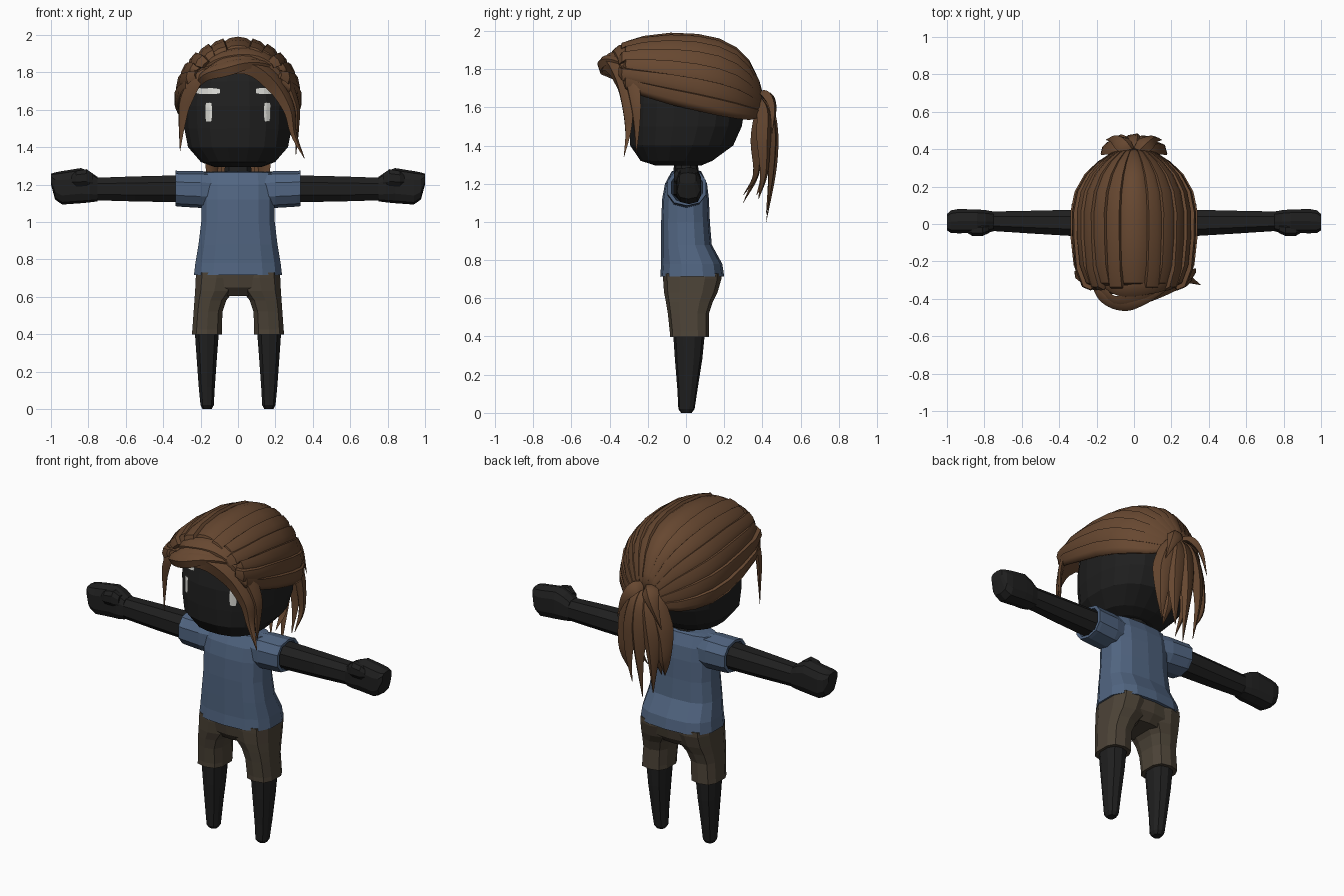
import bpy, bmesh, math
from mathutils import Vector
from mathutils.bvhtree import BVHTree


def material(name, rgb):
    m = bpy.data.materials.new(name)
    m.diffuse_color = (*rgb, 1)
    return m


SKIN = material("charcoal", (0.014, 0.014, 0.014))
HAIR = material("brown_hair", (0.135, 0.064, 0.030))
SHIRT = material("denim_blue", (0.082, 0.130, 0.220))
PANTS = material("dark_khaki", (0.072, 0.056, 0.038))
WHITE = material("off_white", (0.72, 0.72, 0.68))


def finish(name, bm, mat, smooth=None):
    bmesh.ops.recalc_face_normals(bm, faces=bm.faces)
    me = bpy.data.meshes.new(name)
    bm.to_mesh(me)
    bm.free()
    me.materials.append(mat)
    ob = bpy.data.objects.new(name, me)
    bpy.context.collection.objects.link(ob)
    if smooth:
        bpy.ops.object.select_all(action='DESELECT')
        ob.select_set(True)
        bpy.context.view_layer.objects.active = ob
        bpy.ops.object.shade_smooth_by_angle(angle=math.radians(smooth))
    return ob


def bridge(bm, rings, closed=True, caps=True):
    vs = [[bm.verts.new(p) for p in r] for r in rings]
    n = len(vs[0])
    for a, b in zip(vs, vs[1:]):
        for i in range(n if closed else n - 1):
            j = (i + 1) % n
            bm.faces.new((a[i], a[j], b[j], b[i]))
    if caps:
        bm.faces.new(vs[0])
        bm.faces.new(vs[-1])


def ring(pos, u0, u1, v0, v1, n, axis, power, side=1):
    """Rounded ring at pos on the axis, spanning u0..u1 and v0..v1."""
    pts = []
    for i in range(n):
        a = 2 * math.pi * (i + .5) / n
        c, s = math.cos(a), math.sin(a)
        u = (u0 + u1) / 2 + (u1 - u0) / 2 * math.copysign(abs(c) ** (2 / power), c)
        v = (v0 + v1) / 2 + (v1 - v0) / 2 * math.copysign(abs(s) ** (2 / power), s)
        pts.append((u * side, v, pos) if axis == 'z' else (pos * side, u, v))
    return pts


def loft(name, rows, mat, n=10, axis='z', power=2.4, side=1, smooth=None):
    bm = bmesh.new()
    bridge(bm, [ring(*r, n, axis, power, side) for r in rows])
    return finish(name, bm, mat, smooth)


def spline(pts, steps=5):
    p = [Vector(q) for q in pts]
    p = [2 * p[0] - p[1]] + p + [2 * p[-1] - p[-2]]
    out = []
    for i in range(1, len(p) - 2):
        a, b, c, d = p[i - 1:i + 3]
        for k in range(steps):
            t = k / steps
            out.append(.5 * (2 * b + (c - a) * t + (2 * a - 5 * b + 4 * c - d) * t * t
                             + (3 * b - a - 3 * c + d) * t ** 3))
    return out + [p[-2]]


def lock(name, pts, width, thick, centre=(0, 0, 1.6), root=.5):
    """Tapered lens-shaped lock of hair lying around a centre."""
    path = spline(pts)
    rings = []
    for i, p in enumerate(path):
        t = i / (len(path) - 1)
        tan = (path[min(i + 1, len(path) - 1)] - path[max(i - 1, 0)]).normalized()
        across = tan.cross(p - Vector(centre)).normalized()
        out = across.cross(tan)
        f = (root + (1 - root) * min(1, t * 3)) * min(1, (1 - t) * 1.9) + .03
        w, h = width / 2 * f, thick / 2 * f
        rings.append([p + across * w * x + out * h * y for x, y in
                      ((-1, -.3), (-.5, .7), (.3, 1), (1, -.3), (.4, -.7), (-.4, -.7))])
    bm = bmesh.new()
    bridge(bm, rings)
    return finish(name, bm, HAIR, 40)


# Head and neck
head = loft("head", [
    (1.295, -.13, .13, -.16, .08), (1.32, -.20, .20, -.24, .14),
    (1.40, -.27, .27, -.295, .25), (1.50, -.29, .29, -.30, .295),
    (1.62, -.295, .295, -.30, .315), (1.75, -.28, .28, -.28, .30),
    (1.85, -.22, .22, -.23, .25), (1.92, -.12, .12, -.12, .15)], SKIN, 20)
loft("neck", [(1.22, -.08, .08, -.07, .07), (1.33, -.07, .07, -.06, .06)], SKIN, 10)

# Eyes and brows: thin plates wrapped on the face
face = BVHTree.FromPolygons([v.co for v in head.data.vertices],
                            [p.vertices[:] for p in head.data.polygons])


def plate(name, x, z, w, h):
    bm = bmesh.new()
    rows = []
    for j in range(5):
        v = j / 2 - 1
        row = []
        for i in range(7):
            u = i / 3 - 1
            px = x + w / 2 * u * (1 - .25 * v ** 4 * (h > w))
            pz = z + h / 2 * v * (1 - .3 * u ** 4 * (w > h))
            hit = face.ray_cast(Vector((px, -1, pz)), Vector((0, 1, 0)))[0]
            row.append((px, hit.y - .008, pz))
        rows.append(row)
    bridge(bm, rows, closed=False, caps=False)
    finish(name, bm, WHITE)


for s, tag in ((-1, "right"), (1, "left")):
    plate(tag + "_eye", s * .157, 1.588, .036, .10)
    plate(tag + "_brow", s * .16, 1.70, .125, .034)

# Shirt body
loft("shirt_body", [
    (.715, -.24, .24, -.135, .20), (.78, -.232, .232, -.13, .19),
    (.88, -.215, .215, -.13, .135), (1.00, -.20, .20, -.13, .125),
    (1.12, -.20, .20, -.125, .12), (1.20, -.20, .20, -.11, .11),
    (1.265, -.19, .19, -.075, .08), (1.27, -.12, .12, -.06, .065)],
    SHIRT, 14, power=2.8)

# Shorts hips
loft("shorts_hips", [
    (.605, -.13, .13, -.07, .13), (.65, -.20, .20, -.11, .17),
    (.73, -.228, .228, -.122, .185)], PANTS, 14, power=2.8)

# Sleeves, arms, fists, shorts legs and legs on both sides
for s, tag in ((-1, "right"), (1, "left")):
    loft(tag + "_sleeve", [
        (.10, -.08, .085, 1.08, 1.265), (.20, -.10, .105, 1.075, 1.272),
        (.315, -.10, .11, 1.082, 1.272), (.335, -.10, .11, 1.085, 1.275),
        (.335, -.08, .09, 1.10, 1.26), (.30, -.075, .085, 1.105, 1.255)],
        SHIRT, 10, 'x', side=s)
    loft(tag + "_arm", [
        (.28, -.072, .082, 1.10, 1.255), (.55, -.055, .075, 1.105, 1.248),
        (.77, -.04, .07, 1.112, 1.24), (.80, -.04, .07, 1.11, 1.24)],
        SKIN, 8, 'x', side=s)
    loft(tag + "_fist", [
        (.75, -.04, .068, 1.11, 1.24), (.79, -.052, .076, 1.105, 1.268),
        (.84, -.05, .08, 1.10, 1.288), (.94, -.052, .082, 1.093, 1.272),
        (.978, -.05, .075, 1.12, 1.265), (1.0, -.035, .055, 1.20, 1.258)],
        SKIN, 10, 'x', 3, side=s)
    loft(tag + "_thumb", [
        (.775, -.05, .0, 1.19, 1.26), (.81, -.066, .0, 1.19, 1.285),
        (.865, -.066, .0, 1.19, 1.275), (.89, -.05, .0, 1.20, 1.25)],
        SKIN, 8, 'x', side=s)
    loft(tag + "_shorts_leg", [
        (.42, .105, .225, -.055, .09), (.40, .105, .225, -.055, .09),
        (.398, .083, .25, -.085, .12),
        (.425, .084, .247, -.085, .12), (.52, .08, .24, -.095, .12),
        (.58, .06, .236, -.105, .14), (.63, .02, .233, -.115, .165),
        (.70, .0, .23, -.12, .185), (.73, .0, .228, -.12, .185)],
        PANTS, 10, power=2.8, side=s)
    loft(tag + "_leg", [
        (.0, .14, .19, -.025, .03), (.02, .128, .202, -.04, .045),
        (.12, .122, .212, -.045, .06), (.28, .11, .224, -.058, .085),
        (.43, .098, .235, -.068, .10)], SKIN, 10, side=s)

# Hair cap: overlapping combed strands, front hairline to the tie
stations = [  # y, side height, half width, top height
    (-.27, 1.78, .20, 1.86), (-.325, 1.76, .235, 1.89), (-.31, 1.73, .27, 1.93),
    (-.22, 1.70, .305, 1.955), (-.08, 1.665, .32, 1.97), (.06, 1.635, .322, 1.963),
    (.17, 1.61, .30, 1.94), (.26, 1.59, .25, 1.895), (.325, 1.575, .185, 1.83),
    (.375, 1.57, .11, 1.73), (.40, 1.57, .05, 1.64)]
rows = []
for y, zc, rx, top in stations:
    row = []
    for side in (-1, 1):
        half = []
        for k in range(7):
            for frac, lift in ((0, 1.035), (.5, 1.02), (.93, .985)):
                a = math.radians((k + frac) / 7 * 100)
                half.append((side * rx * lift * math.sin(a), y - .02 * (k % 2) * (y < -.2),
                             zc + (top - zc) * lift * math.cos(a)))
        row += half[::-1] if side < 0 else half[1:]
    rows.append(row)
bm = bmesh.new()
bridge(bm, rows, closed=False, caps=False)
cap = finish("hair_cap", bm, HAIR, 25)
mod = cap.modifiers.new("thickness", 'SOLIDIFY')
mod.thickness, mod.offset = .02, 0

# Fringe swept from the parting to the far side, and loose side locks
lock("fringe_sweep", [(-.21, -.30, 1.77), (-.10, -.415, 1.825), (.06, -.385, 1.845),
                      (.19, -.335, 1.755), (.275, -.31, 1.61), (.30, -.305, 1.47),
                      (.355, -.325, 1.34)], .13, .06)
lock("fringe_upper", [(-.22, -.27, 1.80), (-.08, -.36, 1.88), (.10, -.34, 1.885),
                      (.23, -.30, 1.79), (.305, -.27, 1.63), (.315, -.26, 1.50),
                      (.31, -.26, 1.36)], .12, .05)
lock("fringe_roll", [(-.23, -.27, 1.72), (-.17, -.39, 1.79), (-.06, -.435, 1.825),
                     (.05, -.41, 1.85), (.16, -.35, 1.84), (.24, -.29, 1.78)], .09, .05)
lock("side_lock", [(-.12, -.36, 1.83), (-.22, -.33, 1.77), (-.285, -.29, 1.65),
                   (-.302, -.275, 1.52), (-.31, -.27, 1.38)], .10, .04)

# Ponytail: locks fanning out below the tie
tails = [  # x spread, middle y, tip y, tip z
    (-.13, .41, .37, 1.14), (-.08, .445, .42, 1.04), (0, .455, .42, 1.00),
    (.07, .445, .43, 1.08), (.13, .41, .38, 1.12), (-.05, .365, .30, 1.10),
    (.05, .365, .30, 1.14)]
for i, (x, ym, yt, zt) in enumerate(tails):
    lock(f"ponytail_{i + 1}", [(x * .3, .36, 1.66), (x * .6, (ym + .41) / 2, 1.58),
                               (x, ym, 1.42), (x * 1.1, ym, 1.25), (x * .9, yt, zt)],
         .125, .06, (0, .2, 1.4), .6)

# Hair tufts flicking out at the tie
for s, tag in ((-1, "right"), (1, "left")):
    lock(tag + "_tie_tuft", [(0, .36, 1.66), (s * .05, .42, 1.66), (s * .10, .455, 1.59),
                             (s * .15, .45, 1.46)], .09, .05, (0, .2, 1.4))
